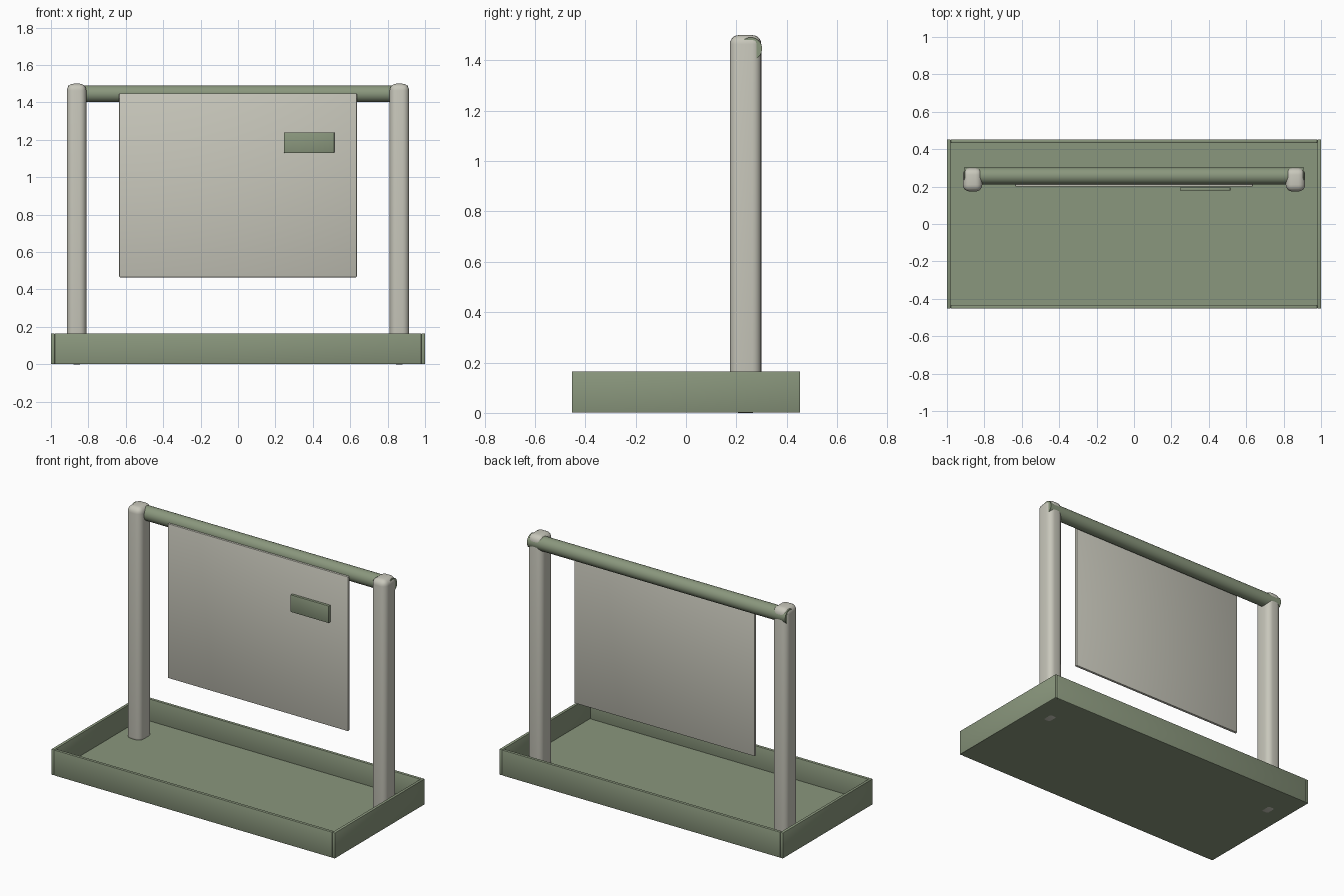
import bpy, math

if "Cube" in bpy.data.objects:
    bpy.data.objects.remove(bpy.data.objects["Cube"])


def material(name, rgb):
    m = bpy.data.materials.new(name)
    lin = [((c / 255 + 0.055) / 1.055) ** 2.4 for c in rgb]
    m.diffuse_color = (*lin, 1)
    m.use_nodes = True
    m.node_tree.nodes["Principled BSDF"].inputs["Base Color"].default_value = m.diffuse_color
    return m


GREEN = material("sage green", (138, 151, 125))
GREY = material("warm grey", (200, 199, 187))


def finish(name, mat, bevel=0, segments=1):
    ob = bpy.context.object
    ob.name = name
    ob.data.materials.append(mat)
    bpy.ops.object.transform_apply(location=False, rotation=True, scale=True)
    if bevel:
        mod = ob.modifiers.new("rounding", 'BEVEL')
        mod.width, mod.segments = bevel, segments
        bpy.ops.object.modifier_apply(modifier=mod.name)
    bpy.ops.object.shade_smooth_by_angle(angle=math.radians(35))
    return ob


def box(name, lo, hi, mat, bevel=0.004, segments=2):
    """Rounded box between two corners."""
    mid = [(a + b) / 2 for a, b in zip(lo, hi)]
    bpy.ops.mesh.primitive_cube_add(size=1, location=mid)
    bpy.context.object.scale = [b - a for a, b in zip(lo, hi)]
    return finish(name, mat, bevel, segments)


# Shallow tray: floor and four walls
H, W, D, T = 0.165, 1.0, 0.453, 0.02
box("tray_floor", (-W + 0.004, -D + 0.004, 0.001), (W - 0.004, D - 0.004, 0.025), GREEN, 0.002, 1)
for x, side in ((-W, "left"), (W - T, "right")):
    box(f"tray_wall_{side}", (x, -D, 0.001), (x + T, D, H), GREEN)
for y, side in ((-D, "front"), (D - T, "back")):
    box(f"tray_wall_{side}", (-W + T, y, 0.001), (W - T, y + T, H), GREEN)

# Two rounded posts standing through the tray floor
for s, side in ((-1, "left"), (1, "right")):
    box(f"post_{side}", (s * 0.863 - 0.052, 0.174, 0), (s * 0.863 + 0.052, 0.299, 1.5),
        GREY, 0.036, 5)

# Round crossbar between the post tops
bpy.ops.mesh.primitive_cylinder_add(vertices=32, radius=0.045, depth=1.82,
                                    location=(0, 0.257, 1.446),
                                    rotation=(0, math.pi / 2, 0))
finish("crossbar", GREEN)

# Hanging panel with a small label
box("hanging_panel", (-0.635, 0.2, 0.465), (0.635, 0.218, 1.449), GREY)
box("label", (0.245, 0.178, 1.13), (0.515, 0.196, 1.24), GREEN, 0.003)
